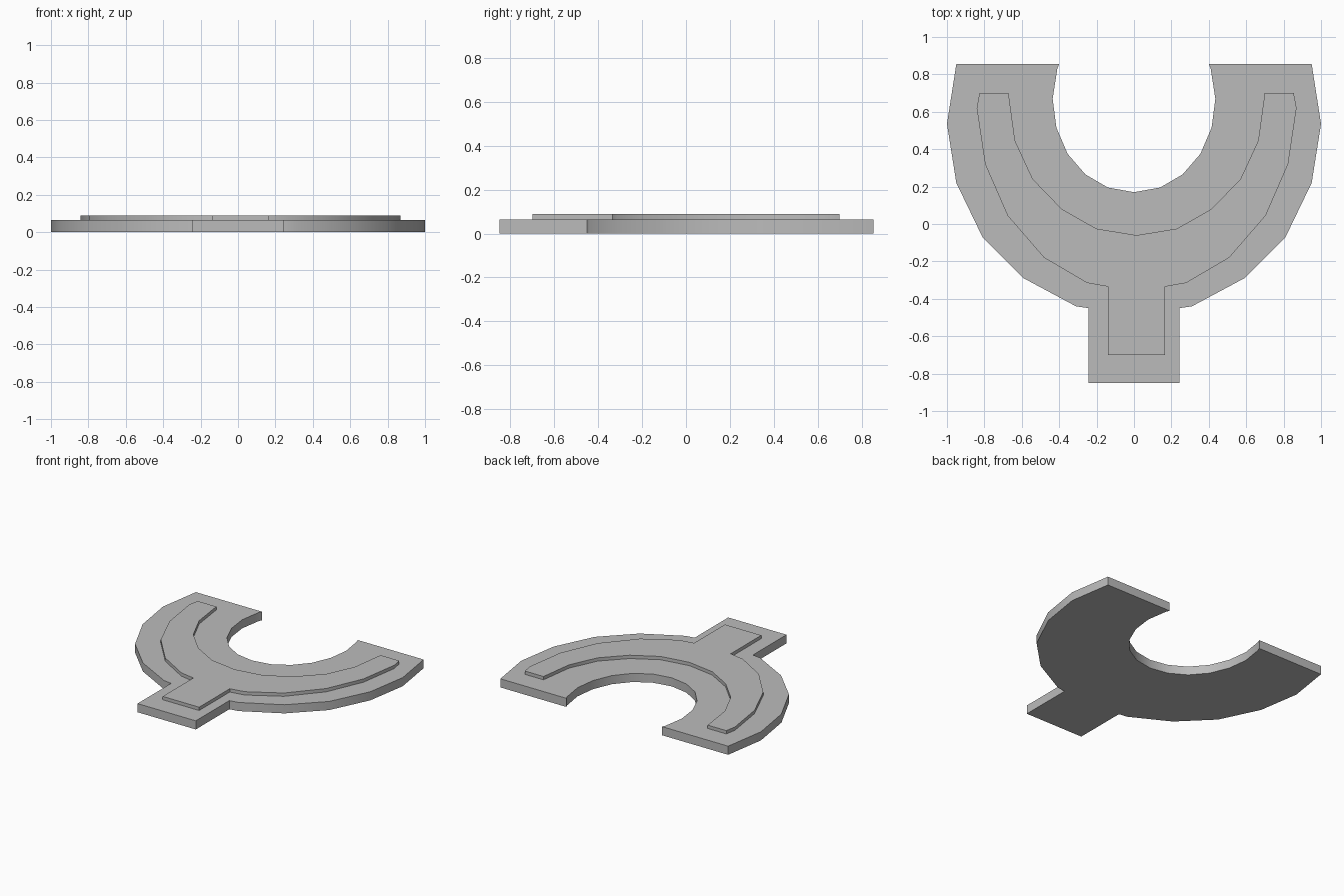
import bpy
import bmesh
from math import radians

cube = bpy.data.objects.get("Cube")
if cube:
    bpy.data.objects.remove(cube, do_unlink=True)

grey = bpy.data.materials.new("light grey")
grey.use_nodes = True
colour = (0.5, 0.5, 0.5, 1)
grey.diffuse_color = colour
grey.node_tree.nodes["Principled BSDF"].inputs["Base Color"].default_value = colour


def slab(name, half, centre_x, bottom, top):
    """Mirror a half outline across its centre line and extrude it upward."""
    mirrored = [(-x, y) for x, y in reversed(half) if x > 0]
    bm = bmesh.new()
    verts = [bm.verts.new((x + centre_x, y, bottom)) for x, y in half + mirrored]
    face = bm.faces.new(verts)
    result = bmesh.ops.extrude_face_region(bm, geom=[face], use_keep_orig=True)
    raised = [v for v in result["geom"] if isinstance(v, bmesh.types.BMVert)]
    bmesh.ops.translate(bm, verts=raised, vec=(0, 0, top - bottom))
    bmesh.ops.recalc_face_normals(bm, faces=bm.faces)
    mesh = bpy.data.meshes.new(name)
    bm.to_mesh(mesh)
    bm.free()
    mesh.materials.append(grey)
    obj = bpy.data.objects.new(name, mesh)
    bpy.context.collection.objects.link(obj)
    # Soft curved walls, crisp corners
    bpy.ops.object.select_all(action="DESELECT")
    obj.select_set(True)
    bpy.context.view_layer.objects.active = obj
    bpy.ops.object.shade_smooth_by_angle(angle=radians(30))
    return obj


# Base plate: inner arc, arm end, outer arc, stem
base_half = [
    (0, 0.17), (0.14, 0.195), (0.26, 0.265), (0.355, 0.375), (0.415, 0.515),
    (0.435, 0.67), (0.41, 0.83), (0.4, 0.855),
    (0.95, 0.855), (1, 0.535), (0.95, 0.22), (0.81, -0.07), (0.59, -0.29),
    (0.31, -0.44), (0.243, -0.45), (0.243, -0.85),
]
slab("base_plate", base_half, 0, 0, 0.065)

# Raised fork: the same shape, narrower and slightly off centre
fork_half = [
    (0, -0.06), (0.215, -0.025), (0.4, 0.08), (0.555, 0.24), (0.65, 0.445),
    (0.685, 0.7), (0.84, 0.7), (0.855, 0.62), (0.81, 0.32), (0.69, 0.045),
    (0.495, -0.18), (0.265, -0.315), (0.152, -0.335), (0.152, -0.7),
]
slab("raised_fork", fork_half, 0.014, 0.065, 0.09)
